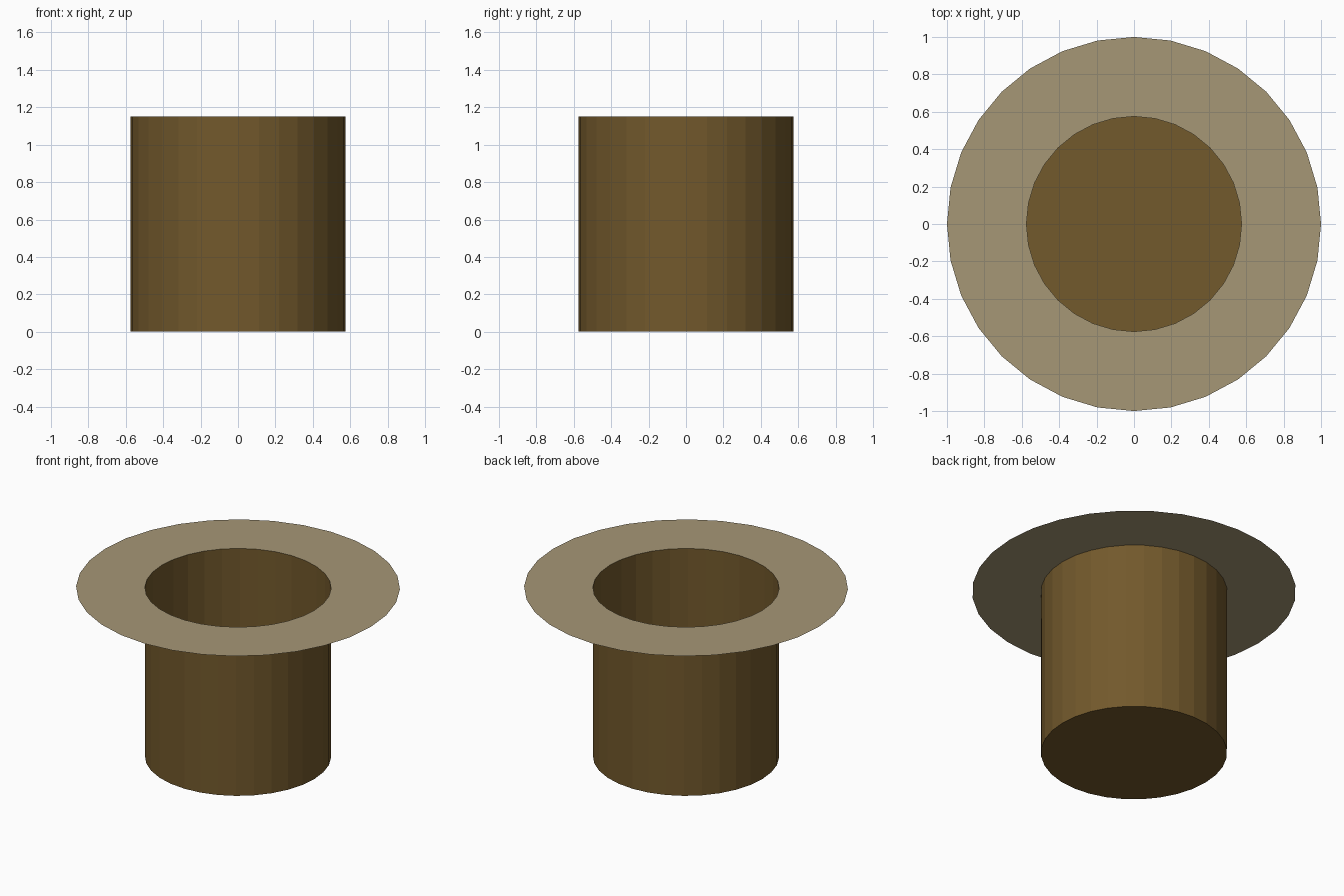
import bpy, bmesh
from math import cos, sin, tau

if "Cube" in bpy.data.objects:
    bpy.data.objects.remove(bpy.data.objects["Cube"])

SIDES = 32
R_IN, R_OUT, HEIGHT = 0.575, 1.0, 1.15


def material(name, rgb):
    m = bpy.data.materials.new(name)
    m.diffuse_color = (*rgb, 1)
    m.use_nodes = True
    m.node_tree.nodes["Principled BSDF"].inputs["Base Color"].default_value = m.diffuse_color
    return m


def lathe(name, profile, mat, cap_first=False):
    """Revolve (radius, z) points into a flat-faced sheet."""
    bm = bmesh.new()
    rings = [[bm.verts.new((r * cos(tau * i / SIDES), r * sin(tau * i / SIDES), z))
              for i in range(SIDES)] for r, z in profile]
    for a, b in zip(rings, rings[1:]):
        for i in range(SIDES):
            j = (i + 1) % SIDES
            bm.faces.new((a[i], a[j], b[j], b[i]))
    if cap_first:
        bm.faces.new(rings[0][::-1])
    mesh = bpy.data.meshes.new(name)
    bm.to_mesh(mesh)
    bm.free()
    mesh.materials.append(mat)
    ob = bpy.data.objects.new(name, mesh)
    bpy.context.collection.objects.link(ob)
    return ob


# Open-topped thin-walled cup with a closed floor
lathe("cup", [(R_IN, 0), (R_IN, HEIGHT)],
      material("brown", (0.17, 0.10, 0.025)), cap_first=True)

# Flat paper-thin brim around the mouth, facing up
lathe("brim", [(R_OUT, HEIGHT), (R_IN, HEIGHT)],
      material("tan", (0.38, 0.31, 0.18)))
